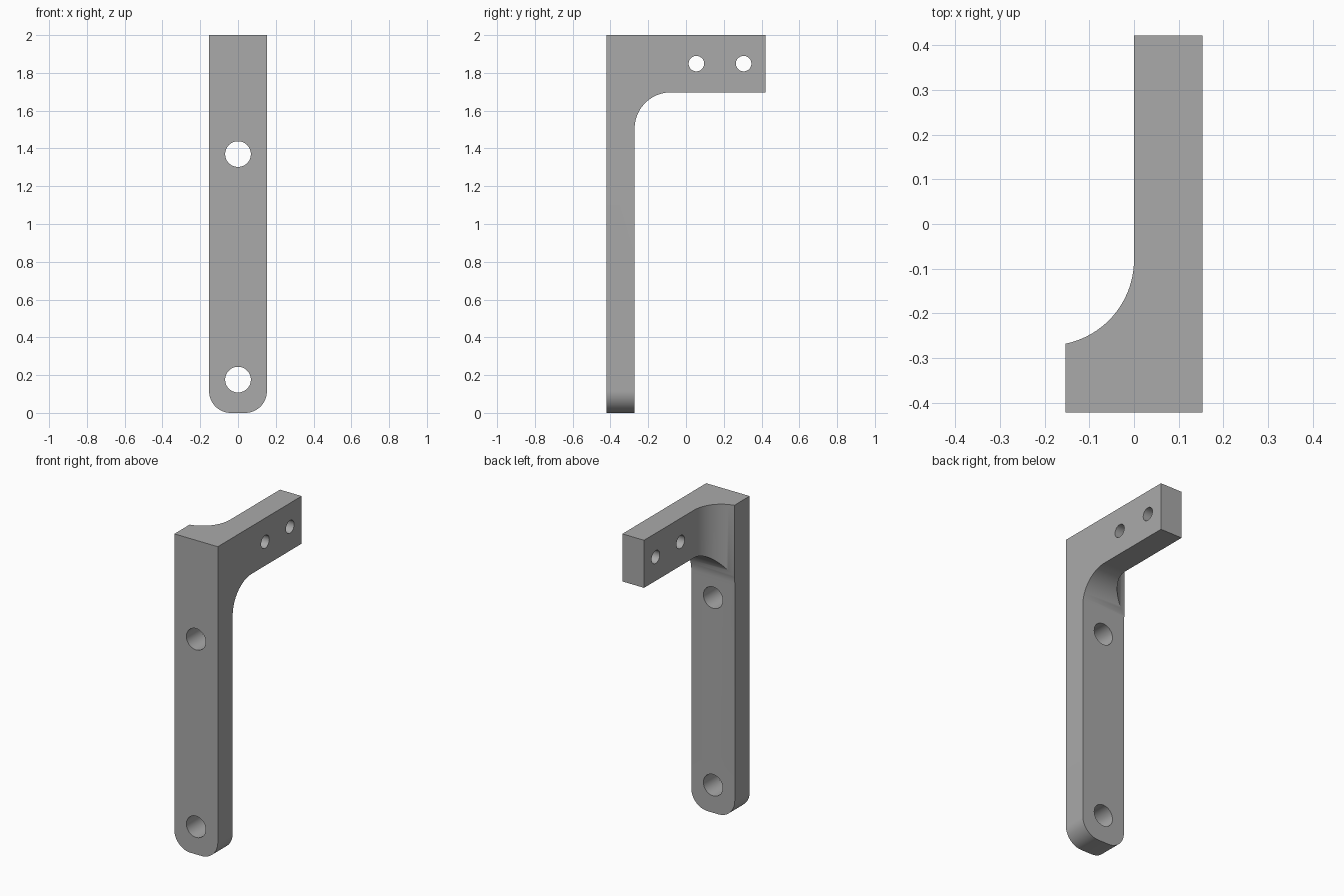
import bpy, bmesh, math
from mathutils import Vector

if "Cube" in bpy.data.objects:
    bpy.data.objects.remove(bpy.data.objects["Cube"], do_unlink=True)

HALF_W, HALF_D, HEIGHT = 0.153, 0.422, 2.0
PLATE_BACK, ARM_BOTTOM = -0.272, 1.697
FILLET, CORNER = 0.192, 0.115

steel = bpy.data.materials.new("grey_metal")
steel.use_nodes = True
grey = (0.4, 0.4, 0.4, 1)
steel.diffuse_color = grey
steel.node_tree.nodes["Principled BSDF"].inputs["Base Color"].default_value = grey


def arc(cx, cy, r, start, end, steps=24):
    """Points on a circular arc, angles in degrees."""
    angles = [math.radians(start + (end - start) * i / steps) for i in range(steps + 1)]
    return [(cx + r * math.cos(a), cy + r * math.sin(a)) for a in angles]


def prism(name, outline, place, axis, low, high):
    """Extrude a 2D outline along an axis; place maps 2D to 3D."""
    bm = bmesh.new()
    direction = Vector(axis)
    verts = [bm.verts.new(Vector(place(u, v)) + direction * low) for u, v in outline]
    face = bm.faces.new(verts)
    moved = bmesh.ops.extrude_face_region(bm, geom=[face])["geom"]
    bmesh.ops.translate(bm, vec=direction * (high - low),
                        verts=[g for g in moved if isinstance(g, bmesh.types.BMVert)])
    bmesh.ops.recalc_face_normals(bm, faces=bm.faces[:])
    mesh = bpy.data.meshes.new(name)
    bm.to_mesh(mesh)
    bm.free()
    mesh.materials.append(steel)
    ob = bpy.data.objects.new(name, mesh)
    bpy.context.collection.objects.link(ob)
    return ob


def along_x(u, v):
    return (0, u, v)


def along_y(u, v):
    return (u, 0, v)


def along_z(u, v):
    return (u, v, 0)


X, Y, Z = (1, 0, 0), (0, 1, 0), (0, 0, 1)

# Side profile: tall plate with a filleted arm reaching back
side = [(-HALF_D, -0.1), (PLATE_BACK, -0.1)]
side += arc(PLATE_BACK + FILLET, ARM_BOTTOM - FILLET, FILLET, 180, 90)
side += [(HALF_D, ARM_BOTTOM), (HALF_D, HEIGHT), (-HALF_D, HEIGHT)]
bracket = prism("bracket", side, along_x, X, -0.3, 0.3)

# Front outline: strip with rounded bottom corners
inner = HALF_W - CORNER
front = arc(-inner, CORNER, CORNER, 180, 270) + arc(inner, CORNER, CORNER, 270, 360)
front += [(HALF_W, HEIGHT + 0.2), (-HALF_W, HEIGHT + 0.2)]
strip_cutter = prism("strip_cutter", front, along_y, Y, -0.7, 0.7)

# Top outline: arm on the left half, blended into the plate
sweep = math.degrees(math.acos((FILLET - 0.2) / FILLET))
plan = [(-0.2, -0.6), (0.3, -0.6), (0.3, 0.6), (0, 0.6)]
plan += arc(-FILLET, PLATE_BACK + FILLET, FILLET, 0, -90)
plan += [(-0.2, PLATE_BACK)]
plan_cutter = prism("plan_cutter", plan, along_z, Z, -0.3, HEIGHT + 0.3)

cutters = [(strip_cutter, "INTERSECT"), (plan_cutter, "INTERSECT")]

# Mounting holes through the plate
for z in (0.176, 1.37):
    ring = arc(0, z, 0.068, 0, 360, 48)[:-1]
    cutters.append((prism("plate_hole_cutter", ring, along_y, Y, -0.6, 0), "DIFFERENCE"))

# Small holes through the arm
for y in (0.055, 0.305):
    ring = arc(y, 1.849, 0.041, 0, 360, 40)[:-1]
    cutters.append((prism("arm_hole_cutter", ring, along_x, X, -0.4, 0.4), "DIFFERENCE"))

for cutter, operation in cutters:
    cutter.hide_render = True
    mod = bracket.modifiers.new(cutter.name, "BOOLEAN")
    mod.operation, mod.object, mod.solver = operation, cutter, "EXACT"

# Bake the cuts, then drop the cutters
graph = bpy.context.evaluated_depsgraph_get()
result = bpy.data.meshes.new_from_object(bracket.evaluated_get(graph))
bracket.modifiers.clear()
bracket.data = result
for cutter, _ in cutters:
    bpy.data.objects.remove(cutter, do_unlink=True)

bpy.ops.object.select_all(action="DESELECT")
bracket.select_set(True)
bpy.context.view_layer.objects.active = bracket
bpy.ops.object.shade_smooth_by_angle(angle=math.radians(30))
